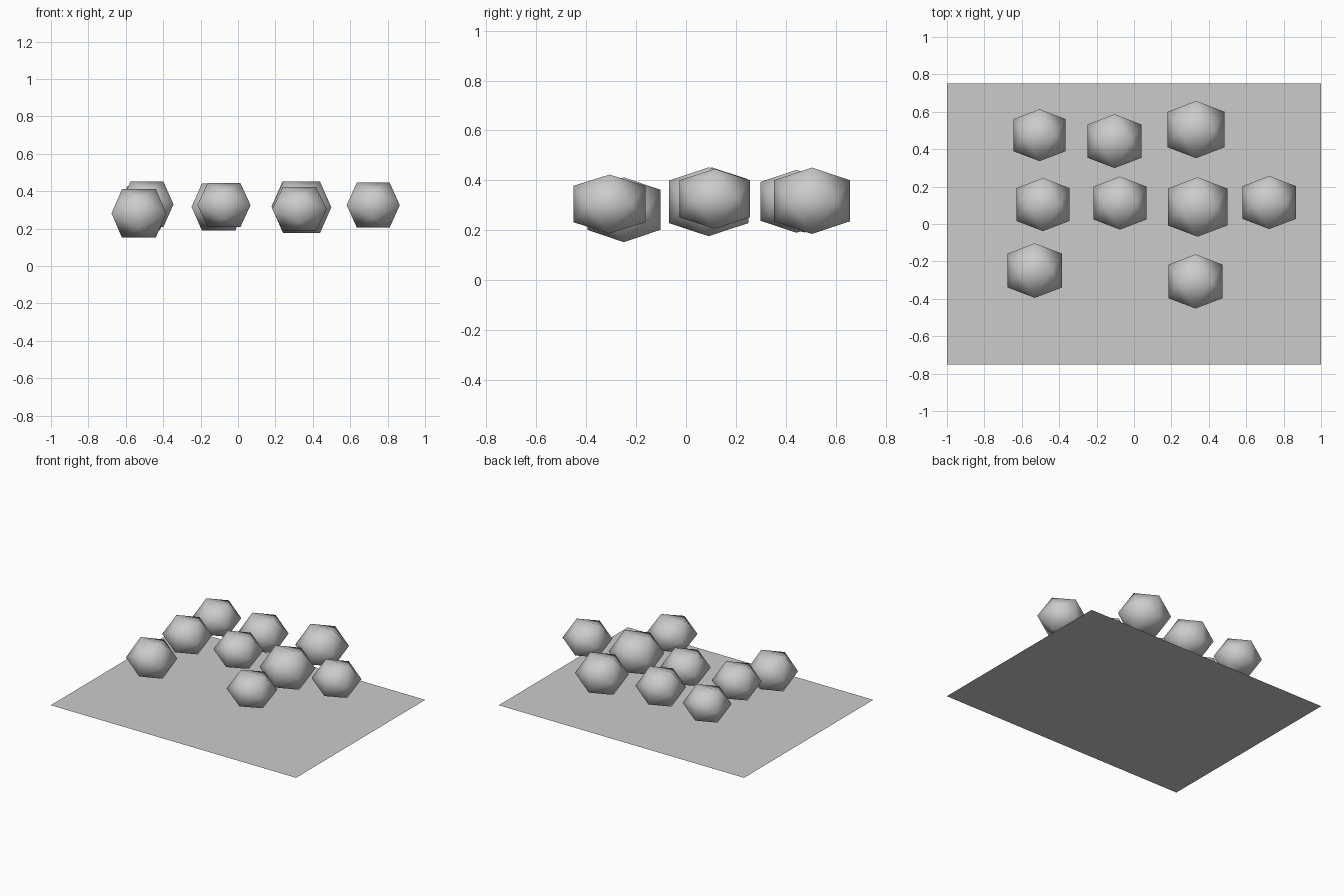
import bpy, bmesh

if "Cube" in bpy.data.objects:
    bpy.data.objects.remove(bpy.data.objects["Cube"])

A = 0.618  # short/long half extent of an icosahedron


def icosahedron(name, centre, radius, half_height):
    """Icosahedron with two-fold axes along x, y, z, flattened in z."""
    bm = bmesh.new()
    for s in (-1, 1):
        for t in (-1, 1):
            for p in ((s * A, 0, t), (s, t * A, 0), (0, s, t * A)):
                bm.verts.new((p[0] * radius, p[1] * radius, p[2] * half_height))
    bmesh.ops.convex_hull(bm, input=bm.verts)
    bmesh.ops.recalc_face_normals(bm, faces=bm.faces)
    for f in bm.faces:
        f.smooth = True
    mesh = bpy.data.meshes.new(name)
    bm.to_mesh(mesh)
    bm.free()
    obj = bpy.data.objects.new(name, mesh)
    obj.location = centre
    bpy.context.collection.objects.link(obj)


# flat ground sheet
bpy.ops.mesh.primitive_plane_add(size=2)
sheet = bpy.context.object
sheet.name = "base_sheet"
for v in sheet.data.vertices:
    v.co.y *= 0.752

# floating balls: x, y, z, radius, half height
balls = [
    (-0.505, 0.475, 0.310, 0.139, 0.119),
    (-0.104, 0.443, 0.316, 0.144, 0.126),
    (0.332, 0.505, 0.318, 0.153, 0.133),
    (-0.487, 0.104, 0.330, 0.142, 0.122),
    (-0.075, 0.112, 0.326, 0.142, 0.118),
    (0.340, 0.091, 0.314, 0.159, 0.138),
    (0.723, 0.115, 0.326, 0.142, 0.120),
    (-0.530, -0.249, 0.282, 0.146, 0.130),
    (0.329, -0.307, 0.305, 0.145, 0.118),
]
for i, (x, y, z, r, h) in enumerate(balls, 1):
    icosahedron(f"ball_{i}", (x, y, z), r, h)
